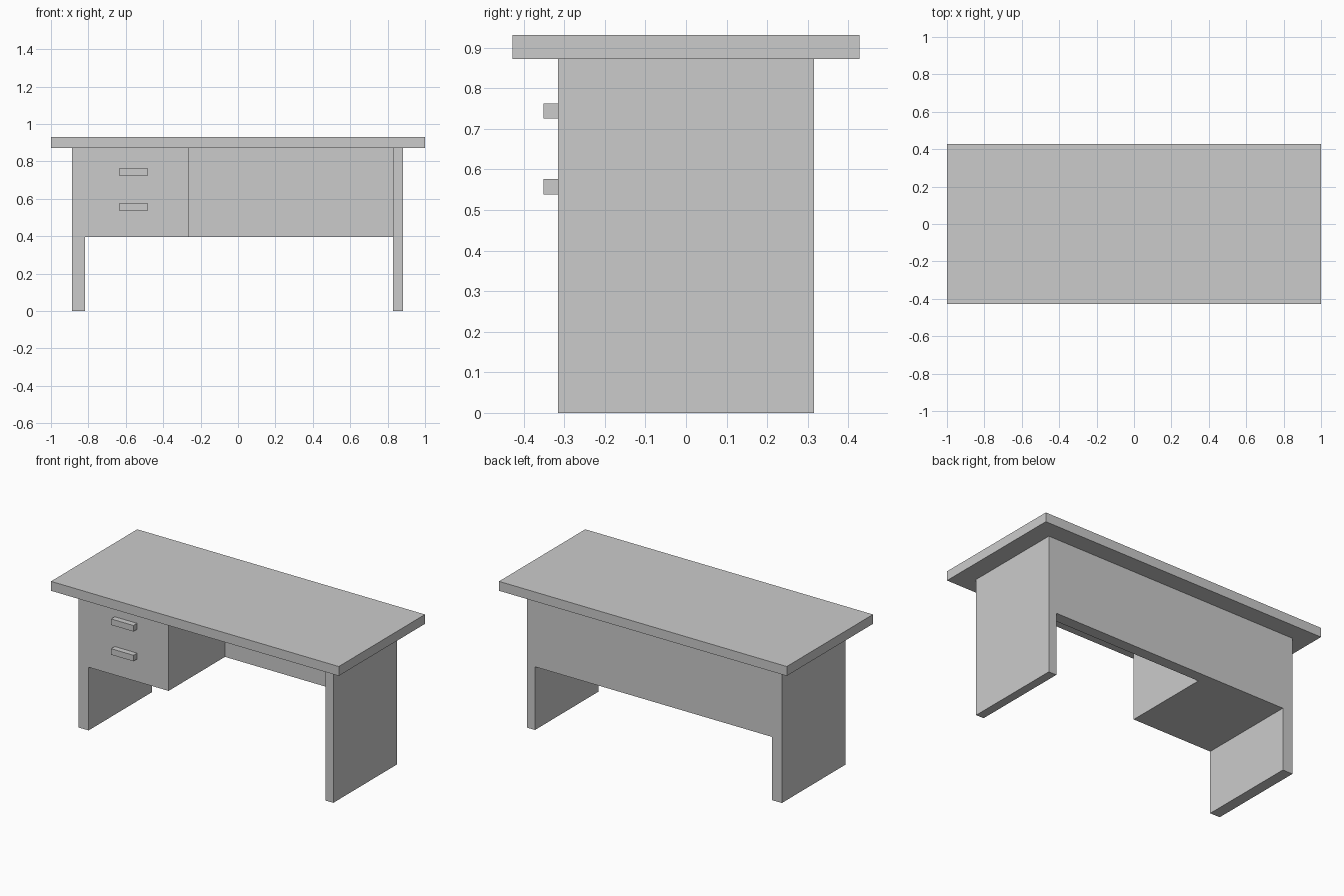
import bpy

if "Cube" in bpy.data.objects:
    bpy.data.objects.remove(bpy.data.objects["Cube"])


def box(name, x, y, z):
    """Add a box from its (min, max) range on each axis."""
    spans = (x, y, z)
    bpy.ops.mesh.primitive_cube_add(size=1, location=[(a + b) / 2 for a, b in spans])
    obj = bpy.context.object
    obj.name = name
    obj.scale = [b - a for a, b in spans]
    bpy.ops.object.transform_apply(location=False, rotation=False, scale=True)
    return obj


FRONT, BACK = -0.315, 0.315      # depth of the legs
TOP_Z, UNDER_Z = 0.872, 0.397    # underside of the top, underside of the drawers
LEFT_IN, RIGHT_IN = -0.818, 0.829
PANEL_Y = BACK - 0.07            # inner face of the back panel

# Table top
box("desk_top", (-1, 1), (-0.428, 0.428), (TOP_Z, 0.931))

# Slab legs
box("left_leg", (-0.887, LEFT_IN), (FRONT, BACK), (0, TOP_Z))
box("right_leg", (RIGHT_IN, 0.883), (FRONT, BACK), (0, TOP_Z))

# Back panel between the legs
box("back_panel", (LEFT_IN, RIGHT_IN), (PANEL_Y, BACK), (UNDER_Z, TOP_Z))

# Drawer cabinet
box("drawer_cabinet", (LEFT_IN, -0.262), (FRONT, PANEL_Y), (UNDER_Z, TOP_Z))

# Drawer handles
for name, z in (("lower_handle", 0.538), ("upper_handle", 0.725)):
    box(name, (-0.636, -0.481), (-0.351, FRONT), (z, z + 0.038))
